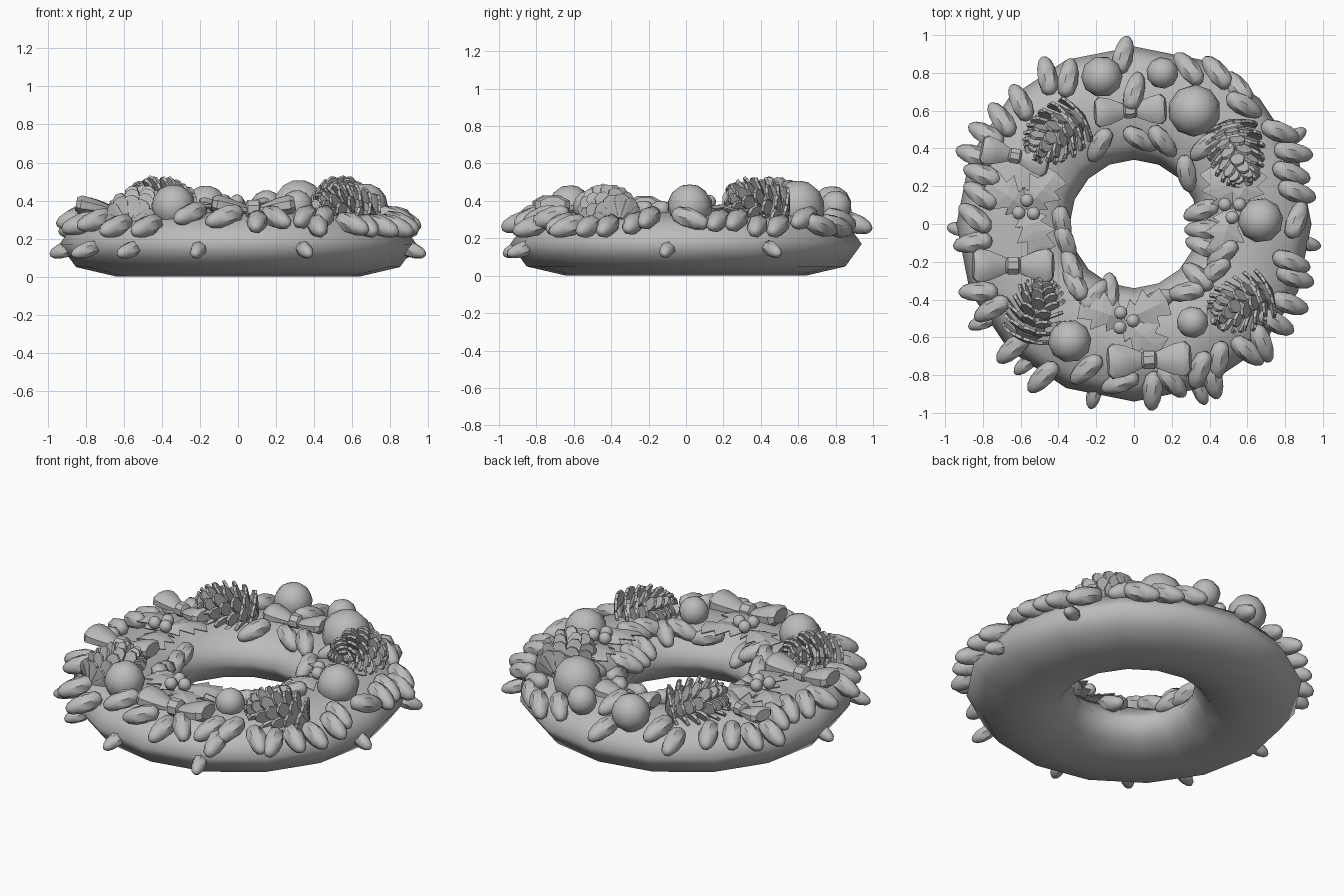
import bpy, bmesh
from math import sin, cos, pi, radians, sqrt, hypot, atan2
from mathutils import Matrix, Vector

cube = bpy.data.objects.get("Cube")
if cube:
    bpy.data.objects.remove(cube, do_unlink=True)

grey = bpy.data.materials.new("plain grey")
grey.use_nodes = True
colour = (0.5, 0.5, 0.5, 1)
grey.diffuse_color = colour
grey.node_tree.nodes["Principled BSDF"].inputs["Base Color"].default_value = colour

MAJOR, WIDE, HIGH = 0.64, 0.3, 0.17


def to_mesh(name, bm, sharp=50):
    """Finish a bmesh as a shared mesh; sharp=0 keeps flat faces."""
    bmesh.ops.recalc_face_normals(bm, faces=bm.faces)
    mesh = bpy.data.meshes.new(name)
    bm.to_mesh(mesh)
    bm.free()
    mesh.materials.append(grey)
    if sharp:
        mesh.polygons.foreach_set("use_smooth", [True] * len(mesh.polygons))
        mesh.set_sharp_from_angle(angle=radians(sharp))
    return mesh


def place(name, mesh, loc, rot=(0, 0, 0), scale=(1, 1, 1)):
    ob = bpy.data.objects.new(name, mesh)
    ob.location, ob.rotation_euler, ob.scale = loc, rot, scale
    bpy.context.collection.objects.link(ob)
    return ob


def lathe(bm, profile, sides, flat=1.0):
    """Spin (x, radius) pairs about the x axis, squashing z by flat."""
    rings = []
    for x, r in profile:
        rings.append([bm.verts.new((x, r * cos(2 * pi * (k + .5) / sides),
                                    flat * r * sin(2 * pi * (k + .5) / sides)))
                      for k in range(sides)])
    for a, b in zip(rings, rings[1:]):
        for k in range(sides):
            n = (k + 1) % sides
            bm.faces.new((a[k], a[n], b[n], b[k]))
    bm.faces.new(rings[0])
    bm.faces.new(rings[-1])


def surface(x, y):
    """Height of the ring's upper surface."""
    d = min(1, abs(hypot(x, y) - MAJOR) / WIDE)
    return HIGH + HIGH * sqrt(1 - d * d)


# Ring body
bpy.ops.mesh.primitive_torus_add(major_radius=MAJOR, minor_radius=WIDE,
                                 major_segments=16, minor_segments=8,
                                 location=(0, 0, HIGH))
ring = bpy.context.object
ring.name = "ring_body"
ring.scale.z = HIGH / WIDE
ring.data.materials.append(grey)
bpy.ops.object.shade_smooth()

# Small bulbs: x, y in hundredths and heading in degrees
bm = bmesh.new()
lathe(bm, [(-.1, .02), (-.08, .043), (-.02, .056), (.045, .05), (.09, .034), (.11, .014)], 7)
bulb = to_mesh("bulb", bm)
back = [(-6, 89, 75), (-46, 78, 100), (-35, 77, 80), (-60, 64, 115), (-70, 55, 125),
        (-78, 47, 150), (-84, 36, 160), (0, 70, 75), (29, 82, 130), (44, 80, 130),
        (55, 72, 130), (58, 63, 150), (77, 49, -20), (84, 38, -10),
        (83, 27, -20), (86, 17, -20), (86, 2, 70), (-81, 15, 145), (-80, 26, 160),
        (-84, 3, 140)]
front = [(-85, -10, 10), (-82, -36, 0), (-75, -45, 30), (-64, -66, 40),
         (-48, -81, 45), (-25, -77, 40), (-7, -84, 20), (10, -88, 85),
         (20, -83, 130), (35, -77, 70), (42, -82, 100), (45, -72, 80), (60, -67, -40),
         (68, -63, -70), (75, -52, -30), (82, -42, -20), (85, -28, -20), (83, -20, -20)]
inside = [(3, 45, -30), (15, 44, -50), (-18, 42, 60), (28, 27, 100), (38, 41, 40),
          (36, 7, 20), (37, -3, 0), (37, -12, 160), (47, -16, 40), (43, -25, 40),
          (34, -28, 140), (28, -36, 10), (13, -40, 20), (-13, -36, 90), (-21, -38, 50),
          (-31, -32, 120), (-33, -23, 110), (-38, 0, 100), (-36, -10, 110)]
low = [(-91, -3, 170), (-80, -52, 20), (-57, -74, 40), (-21, -90, 75), (35, -88, -70),
       (91, -10, -15), (84, 46, 30)]
for spots, size in ((back, 1), (front, 1), (inside, .95), (low, .75)):
    for x, y, heading in spots:
        x, y, h = x / 100, y / 100, radians(heading)
        downhill = 1 if hypot(x, y) > MAJOR else -1
        if (cos(h) * x + sin(h) * y) * downhill < 0:
            h += pi
        z = .14 if spots is low else max(.265, surface(x, y) + .02)
        place("bulb", bulb, (x, y, z), (0, radians(18), h), [size] * 3)

# Round ornaments
bm = bmesh.new()
bmesh.ops.create_uvsphere(bm, u_segments=10, v_segments=7, radius=1)
ball = to_mesh("ornament_ball", bm)
for x, y, r in [(-.17, .78, .11), (.15, .8, .085), (.32, .6, .14),
                (.67, .02, .12), (.31, -.52, .085), (-.34, -.62, .115)]:
    place("ornament_ball", ball, (x, y, .37), (.2, .1, r * 9), (r, r, r))

# Bows: two flared loops, lifted at their ends, and a knot
bm = bmesh.new()
lathe(bm, [(.02, .035), (.06, .055), (.13, .085), (.19, .098), (.215, .07)], 8, .55)
loop = to_mesh("bow_loop", bm, 40)
bm = bmesh.new()
lathe(bm, [(-.04, .03), (-.028, .05), (.028, .05), (.04, .03)], 8)
knot = to_mesh("bow_knot", bm, 40)
for x, y, angle, size in [(-.02, .6, 3, .88), (-.63, .36, -12, .85),
                          (-.64, -.22, 0, 1), (.08, -.72, 2, 1.03)]:
    for turn in (0, 180):
        place("bow_loop", loop, (x, y, .345), (0, radians(-10), radians(angle + turn)),
              [size] * 3)
    place("bow_knot", knot, (x, y, .355), (0, 0, radians(angle)), [size] * 3)

# Spiny leaf with a raised midrib
bm = bmesh.new()
rows = []
widths = [.015, .09, .05, .11, .055, .08, .003]
for i, w in enumerate(widths):
    x = .25 * i / (len(widths) - 1)
    lift = .025 * sin(pi * x / .25)
    tip = .03 if i % 2 else 0
    rows.append([bm.verts.new((x + tip * abs(s), s * w, lift - abs(s) * w * .2))
                 for s in (-1, 0, 1)])
for a, b in zip(rows, rows[1:]):
    for k in (0, 1):
        bm.faces.new((a[k], a[k + 1], b[k + 1], b[k]))
leaf = to_mesh("spiny_leaf", bm, 0)

# Berry sprigs: leaves fanned around three berries
for x, y, fan in [(-.57, .08, (145, 50, -70)), (.52, .08, (115, 60, -105)),
                  (-.05, -.51, (160, 25, -40))]:
    for angle in fan:
        ob = place("spiny_leaf", leaf, (x, y, .355), (0, 0, radians(angle)))
        ob.modifiers.new("thickness", "SOLIDIFY").thickness = .006
    for k in range(3):
        a = 2 * pi * k / 3 + x
        place("berry", ball, (x + .045 * cos(a), y + .045 * sin(a), .395), (0, 0, a), [.037] * 3)


# Pine cone: core with staggered rings of thick scales, tip along +x
def add_scale(bm, matrix, length, width):
    outline = [(0, -.3), (.7, -1), (.92, -.75), (1, 0), (.92, .75), (.7, 1), (0, .3)]
    low_side, high_side = [[bm.verts.new(matrix @ Vector((length * u, width * v, h)))
                            for u, v in outline] for h in (-.008, .008)]
    bm.faces.new(low_side)
    bm.faces.new(high_side)
    for k in range(len(outline)):
        n = (k + 1) % len(outline)
        bm.faces.new((low_side[k], low_side[n], high_side[n], high_side[k]))


bm = bmesh.new()
lathe(bm, [(-.16, .04), (-.12, .08), (0, .09), (.09, .06), (.15, .01)], 8)
rings = 8
for i in range(rings):
    u = i / (rings - 1)
    count = round(11 - 6 * u)
    rise = radians(20 + 52 * u)
    for k in range(count):
        a = 2 * pi * (k + .5 * (i % 2)) / count
        out = Vector((0, cos(a), sin(a)))
        side = Vector((0, -sin(a), cos(a)))
        aim = out * cos(rise) + Vector((sin(rise), 0, 0))
        m = Matrix((aim, side, aim.cross(side))).transposed().to_4x4()
        m.translation = Vector((-.17 + .26 * u, 0, 0)) + out * .02
        add_scale(bm, m, .13 + .2 * u - .23 * u * u, .044 - .012 * u)
cone = to_mesh("pine_cone", bm, 0)
for x, y, z, tip_x, tip_y in [(-.41, .48, .375, -.7, -.5), (.54, .38, .375, .2, -1),
                              (-.52, -.46, .325, .35, 1), (.57, -.42, .335, -1, -.4)]:
    place("pine_cone", cone, (x, y, z), (0, radians(-15), atan2(tip_y, tip_x)))
